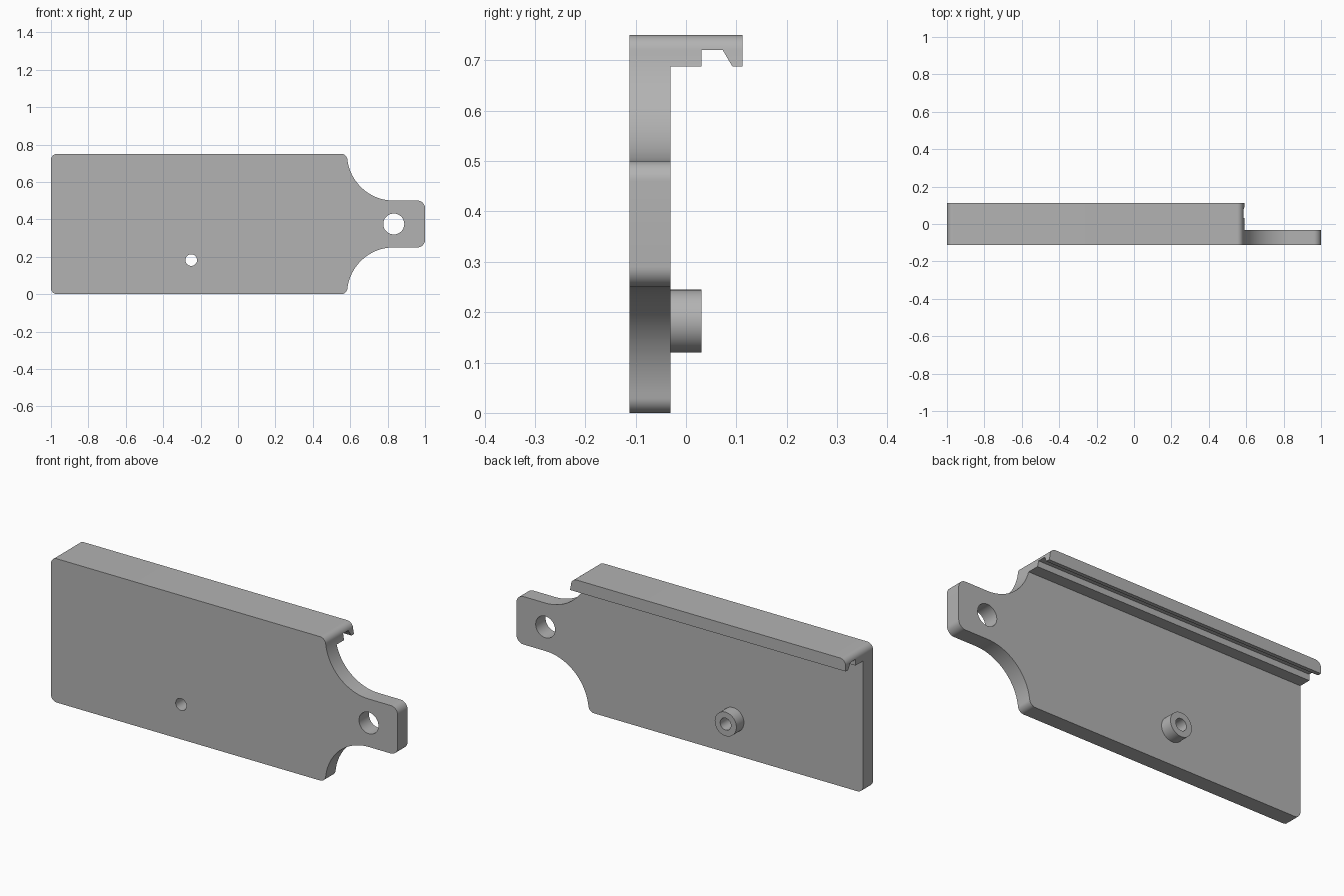
import bpy
import bmesh
from math import sin, cos, pi, radians, atan2, sqrt
from mathutils import Vector

cube = bpy.data.objects.get("Cube")
if cube:
    bpy.data.objects.remove(cube, do_unlink=True)

# One plain grey for everything
grey = bpy.data.materials.new("plain grey")
grey.use_nodes = True
colour = (0.45, 0.45, 0.45, 1)
grey.diffuse_color = colour
grey.node_tree.nodes["Principled BSDF"].inputs["Base Color"].default_value = colour

HEIGHT, MID = 0.75, 0.375
FRONT, PLATE_BACK, BOSS_BACK, BACK = -0.1125, -0.031, 0.031, 0.1125


def arc(cx, cz, r, start, end, steps=12):
    """Points along an arc, angles in degrees."""
    angles = [radians(start + (end - start) * i / steps) for i in range(steps + 1)]
    return [(cx + r * cos(a), cz + r * sin(a)) for a in angles]


def prism(name, points, to_3d, low, high):
    """Extrude a closed 2D profile between two depths."""
    bm = bmesh.new()
    face = bm.faces.new([bm.verts.new(to_3d(p, low)) for p in points])
    out = bmesh.ops.extrude_face_region(bm, geom=[face])
    move = Vector(to_3d((0, 0), high)) - Vector(to_3d((0, 0), low))
    bmesh.ops.translate(bm, vec=move,
                        verts=[v for v in out["geom"] if isinstance(v, bmesh.types.BMVert)])
    bmesh.ops.recalc_face_normals(bm, faces=bm.faces)
    mesh = bpy.data.meshes.new(name)
    bm.to_mesh(mesh)
    bm.free()
    obj = bpy.data.objects.new(name, mesh)
    bpy.context.collection.objects.link(obj)
    mesh.materials.append(grey)
    return obj


def along_y(p, d):
    return (p[0], d, p[1])


def along_x(p, d):
    return (d, p[0], p[1])


def select(obj):
    bpy.ops.object.select_all(action="DESELECT")
    obj.select_set(True)
    bpy.context.view_layer.objects.active = obj


def combine(obj, tool, operation):
    """Apply a boolean and discard the tool."""
    mod = obj.modifiers.new(operation, "BOOLEAN")
    mod.operation, mod.solver, mod.object = operation, "EXACT", tool
    select(obj)
    bpy.ops.object.modifier_apply(modifier=mod.name)
    bpy.data.objects.remove(tool, do_unlink=True)


def drill(obj, x, z, r):
    hole = prism("hole_cutter", arc(x, z, r, 0, 352.5, 47), along_y, -0.3, 0.3)
    combine(obj, hole, "DIFFERENCE")


# Outline: rounded body, concave shoulder arcs and a narrow tab
eye_x, sweep, fillet = 0.833, 0.25, 0.033
fz = HEIGHT - fillet
fx = eye_x - sqrt((sweep + fillet) ** 2 - fillet ** 2)
meet = -180 / pi * atan2(HEIGHT - fz, eye_x - fx)
upper = arc(fillet - 1, fz, fillet, 180, 90)
upper += arc(fx, fz, fillet, 90, -meet)
upper += arc(eye_x, HEIGHT, sweep, 180 - meet, 270, 32)[1:]
upper += arc(0.96, 0.46, 0.04, 90, 0)
outline = upper + [(x, 2 * MID - z) for x, z in reversed(upper)]

# Side profile: plate, step under the lip, groove and hooked edge
profile = [(FRONT, -0.1), (PLATE_BACK, -0.1), (PLATE_BACK, 0.688), (BOSS_BACK, 0.688),
           (BOSS_BACK, 0.72), (0.073, 0.72), (0.092, 0.688), (BACK, 0.688),
           (BACK, 0.85), (FRONT, 0.85)]

plate = prism("plate_with_hooked_lip", profile, along_x, -1.1, 1.1)
combine(plate, prism("outline_cutter", outline, along_y, -0.3, 0.3), "INTERSECT")

# Round boss on the back, with a pilot hole through it and the plate
boss_x, boss_z = -0.25, 0.182
boss = prism("screw_boss", arc(boss_x, boss_z, 0.0625, 0, 352.5, 47),
             along_y, PLATE_BACK, BOSS_BACK)
for part in (plate, boss):
    drill(part, boss_x, boss_z, 0.031)
drill(plate, eye_x, MID, 0.056)

for part in (plate, boss):
    select(part)
    bpy.ops.object.shade_smooth_by_angle(angle=radians(30))
